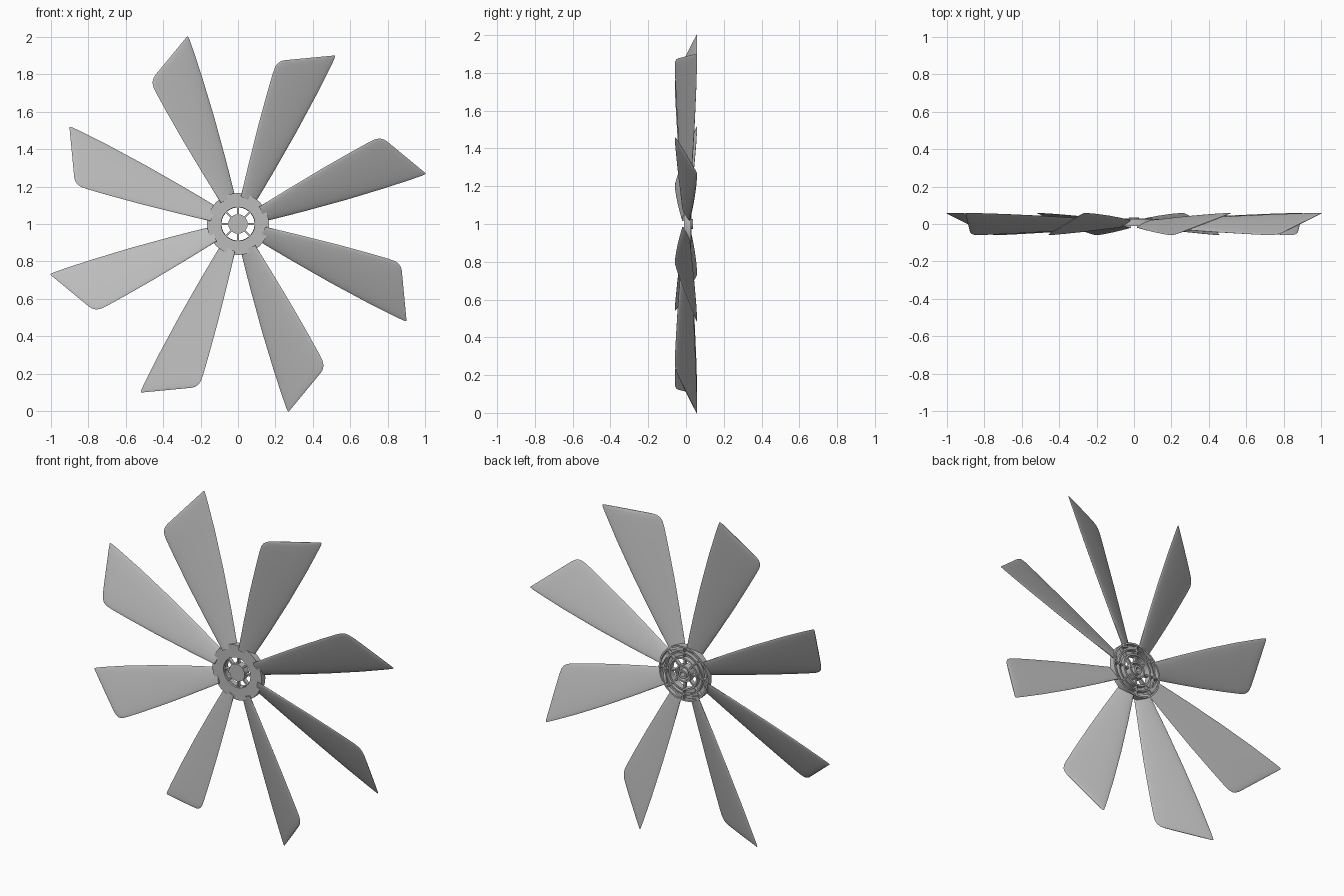
import bpy, bmesh
from math import sin, cos, pi, radians
from mathutils import Matrix, Vector

cube = bpy.data.objects.get("Cube")
if cube:
    bpy.data.objects.remove(cube, do_unlink=True)

grey = bpy.data.materials.new("plain grey")
grey.use_nodes = True
colour = (0.5, 0.5, 0.5, 1)
grey.diffuse_color = colour
grey.node_tree.nodes["Principled BSDF"].inputs["Base Color"].default_value = colour

CENTRE = Vector((0, 0, 1))
COUNT = 8


def finish(name, bm, angle=0):
    """Turn a bmesh into a smooth-shaded part spun about the hub axis."""
    bmesh.ops.recalc_face_normals(bm, faces=bm.faces)
    spin = Matrix.Translation(CENTRE) @ Matrix.Rotation(-angle, 4, 'Y')
    bm.transform(spin)
    mesh = bpy.data.meshes.new(name)
    bm.to_mesh(mesh)
    bm.free()
    mesh.materials.append(grey)
    ob = bpy.data.objects.new(name, mesh)
    bpy.context.collection.objects.link(ob)
    bpy.ops.object.select_all(action='DESELECT')
    ob.select_set(True)
    bpy.context.view_layer.objects.active = ob
    bpy.ops.object.shade_smooth_by_angle(angle=radians(40))
    return ob


def skin(bm, loops):
    """Bridge consecutive closed loops of vertices."""
    n = len(loops[0])
    for a, b in zip(loops, loops[1:]):
        for i in range(n):
            j = (i + 1) % n
            bm.faces.new((a[i], a[j], b[j], b[i]))


def ring(name, outer, inner, front, back, sides=64):
    """Flat washer around the hub axis; a zero inner radius makes a disc."""
    bm = bmesh.new()
    if inner:
        profile = [(outer, front), (outer, back), (inner, back), (inner, front)]
        profile.append(profile[0])
    else:
        profile = [(outer, front), (outer, back)]
    loops = [[bm.verts.new((r * cos(2 * pi * i / sides), y, r * sin(2 * pi * i / sides)))
              for i in range(sides)] for r, y in profile]
    skin(bm, loops)
    if inner:
        bmesh.ops.remove_doubles(bm, verts=bm.verts, dist=1e-5)
    else:
        bm.faces.new(loops[0])
        bm.faces.new(loops[1])
    return finish(name, bm)


def bar(name, start, end, width, front, back, angle):
    """Radial rib along +x, then spun to its angle."""
    bm = bmesh.new()
    bmesh.ops.create_cube(bm, size=1)
    bm.transform(Matrix.Translation(((start + end) / 2, (front + back) / 2, 0))
                 @ Matrix.Diagonal((end - start, back - front, width, 1)))
    return finish(name, bm, angle)


# Blade stations: span fraction, short-edge half width, long-edge half width, half thickness
STATIONS = [
    (0, .042, .042, .010), (.12, .057, .057, .010), (.25, .073, .073, .010),
    (.5, .101, .101, .010), (.75, .124, .124, .009), (.9, .136, .134, .008),
    (.95, .138, .137, .007), (.98, .133, .138, .006), (.995, .12, .137, .004),
    (1, .105, .132, .002),
]


def blade(index):
    """Pitched, lens-section blade with a slanted tip."""
    bm = bmesh.new()
    points, root = 24, .14
    loops = []
    for u, short, long, thick in STATIONS:
        loop = []
        for i in range(points):
            a = 2 * pi * i / points
            c = cos(a)
            side = c * (short if c > 0 else long)
            tip = .96 - .53 * side
            loop.append(bm.verts.new((root + (tip - root) * u,
                                      -.43 * side + thick * sin(a), side)))
        loops.append(loop)
    skin(bm, loops)
    bm.faces.new(loops[0])
    bm.faces.new(loops[-1])
    finish(f"blade_{index + 1}", bm, (index + .5) * 2 * pi / COUNT)


# Blades and the ribs between them
for k in range(COUNT):
    blade(k)
    turn = k * 2 * pi / COUNT
    bar(f"spoke_{k + 1}", .045, .095, .010, -.004, .018, turn)
    bar(f"back_rib_{k + 1}", .09, .16, .008, .002, .024, turn)

# Hub: front plate, stiffening rings behind it, and centre boss
ring("hub_plate", .165, .09, -.010, .004)
ring("outer_rim", .165, .155, .002, .026)
ring("middle_rim", .128, .120, .002, .024)
ring("inner_rim", .098, .088, .002, .030)
ring("centre_cap", .052, 0, -.010, .004)
ring("centre_boss", .052, .042, .002, .030)
ring("shaft_collar", .026, .014, .002, .036)
